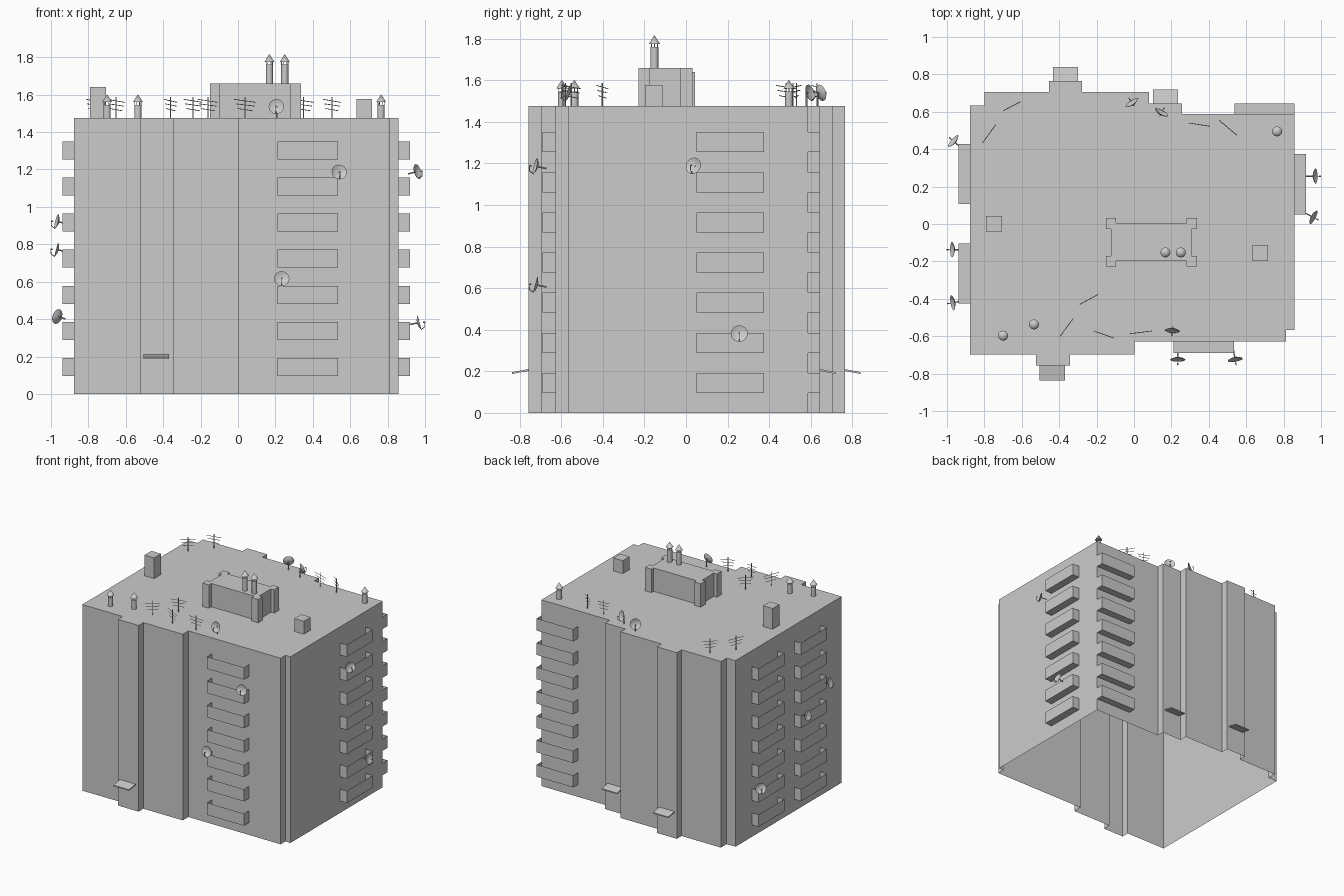
import bpy, bmesh, math
from mathutils import Vector, Matrix

if "Cube" in bpy.data.objects:
    bpy.data.objects.remove(bpy.data.objects["Cube"])

ROOF = 1.475


def finish(bm, name, smooth=False):
    me = bpy.data.meshes.new(name)
    bm.to_mesh(me)
    bm.free()
    ob = bpy.data.objects.new(name, me)
    bpy.context.collection.objects.link(ob)
    if smooth:
        bpy.context.view_layer.objects.active = ob
        ob.select_set(True)
        bpy.ops.object.shade_smooth_by_angle(angle=math.radians(40))
        ob.select_set(False)
    return ob


def prism(name, outline, z0, z1):
    # upright shell from a counter-clockwise outline, open underneath
    bm = bmesh.new()
    lo = [bm.verts.new((x, y, z0)) for x, y in outline]
    hi = [bm.verts.new((x, y, z1)) for x, y in outline]
    bm.faces.new(hi)
    n = len(outline)
    for i in range(n):
        j = (i + 1) % n
        bm.faces.new((lo[i], lo[j], hi[j], hi[i]))
    return finish(bm, name)


def rod(bm, a, b, r, sides=6, r2=None):
    a, b = Vector(a), Vector(b)
    d = b - a
    m = Matrix.Translation((a + b) / 2) @ d.to_track_quat('Z', 'Y').to_matrix().to_4x4()
    bmesh.ops.create_cone(bm, cap_ends=True, segments=sides, radius1=r,
                          radius2=r if r2 is None else r2, depth=d.length, matrix=m)


def rect(x0, x1, y0, y1):
    return [(x0, y0), (x1, y0), (x1, y1), (x0, y1)]


# main building shell with stepped facades
prism("building_body", [
    (-.877, -.697), (-.523, -.697), (-.523, -.757), (-.342, -.757), (-.342, -.697),
    (.004, -.697), (.004, -.627), (.813, -.627), (.813, -.568), (.857, -.568),
    (.857, .587), (.257, .587), (.257, .645), (.08, .645), (.08, .705),
    (-.279, .705), (-.279, .764), (-.455, .764), (-.455, .705), (-.80, .705),
    (-.80, .633), (-.877, .633)], 0, ROOF)

# roof house with corner piers
prism("roof_house", [
    (-.151, -.228), (-.095, -.228), (-.095, -.197), (.28, -.197), (.28, -.228),
    (.336, -.228), (.336, -.172), (.308, -.172), (.308, -.027), (.336, -.027),
    (.336, .032), (.28, .032), (.28, .005), (-.095, .005), (-.095, .032),
    (-.151, .032), (-.151, -.027), (-.123, -.027), (-.123, -.172), (-.151, -.172)],
    ROOF, 1.66)
prism("roof_vent_left", rect(-.79, -.706, -.041, .044), ROOF, 1.64)
prism("roof_vent_right", rect(.633, .716, -.198, -.113), ROOF, 1.578)


def balconies(name, a, b, out):
    # column of open-topped parapets on the wall line a-b, pushed out by vector out
    bm = bmesh.new()
    for i in range(7):
        z0 = .096 + .193 * i
        a2 = (a[0] + out[0], a[1] + out[1])
        b2 = (b[0] + out[0], b[1] + out[1])
        pts = [a, a2, b2, b]
        lo = [bm.verts.new((x, y, z0)) for x, y in pts]
        hi = [bm.verts.new((x, y, z0 + .096)) for x, y in pts]
        bm.faces.new(lo[::-1])
        for k in range(3):
            bm.faces.new((lo[k], lo[k + 1], hi[k + 1], hi[k]))
    return finish(bm, name)


balconies("front_balconies", (.211, -.627), (.535, -.627), (0, -.062))
balconies("right_balconies", (.857, .051), (.857, .374), (.062, 0))
balconies("back_balconies", (.857, .587), (.537, .587), (0, .058))
balconies("left_back_balconies", (-.877, .429), (-.877, .106), (-.06, 0))
balconies("left_front_balconies", (-.877, -.103), (-.877, -.426), (-.06, 0))


# sloping entrance canopies
def canopy(name, x0, x1, y_wall, y_out):
    bm = bmesh.new()
    bmesh.ops.create_cube(bm, size=1)
    for v in bm.verts:
        out = (v.co.y > 0)
        v.co = (x0 if v.co.x < 0 else x1, y_out if out else y_wall,
                (.192 if out else .206) + v.co.z * .009)
    bmesh.ops.recalc_face_normals(bm, faces=bm.faces)
    finish(bm, name)


canopy("front_canopy", -.505, -.37, -.757, -.836)
canopy("back_canopy_left", -.433, -.299, .764, .84)
canopy("back_canopy_right", .102, .236, .645, .718)


# round chimneys with conical caps on thin posts
def chimney(i, x, y, z):
    bm = bmesh.new()
    rod(bm, (x, y, z), (x, y, z + .1), .019, 12)
    for k in range(6):
        t = k * math.pi / 3
        px, py = x + .017 * math.cos(t), y + .017 * math.sin(t)
        rod(bm, (px, py, z + .09), (px, py, z + .118), .002, 4)
    rod(bm, (x, y, z + .115), (x, y, z + .157), .027, 12, 0)
    finish(bm, f"chimney_{i}", True)


for i, c in enumerate([(-.70, -.597, 1.445), (-.535, -.537, 1.445), (.765, .495, 1.445),
                       (.168, -.152, 1.66), (.25, -.152, 1.66)]):
    chimney(i + 1, *c)


# television aerials: mast and three slightly skewed bars
def aerial(i, x0, y0, x1, y1):
    bm = bmesh.new()
    c = Vector(((x0 + x1) / 2, (y0 + y1) / 2, ROOF))
    h = Vector(((x1 - x0) / 2, (y1 - y0) / 2, 0))
    rod(bm, c, c + Vector((0, 0, .112)), .003)
    for z, s, tilt in ((.092, 1, -.008), (.07, .85, -.006), (.045, .7, -.006)):
        o = c + Vector((0, 0, z))
        t = Vector((0, 0, tilt))
        rod(bm, o - h * s - t, o + h * s + t, .002, 4)
    finish(bm, f"aerial_{i}")


for i, a in enumerate([(-.29, -.43, -.19, -.375), (-.395, -.60, -.325, -.505),
                       (-.215, -.572, -.107, -.61), (-.02, -.586, .096, -.572),
                       (-.81, .433, -.74, .53), (-.70, .605, -.605, .655),
                       (.293, .54, .405, .523), (.455, .555, .55, .475)]):
    aerial(i + 1, *a)


# satellite dishes: shallow bowl, feed arm and mount
def dish(i, x, y, z, heading, on_roof=False):
    bm = bmesh.new()
    prev, n = None, 16
    hub = bm.verts.new((-.008, 0, 0))
    for r in (.014, .028, .041):
        d = -.008 + .014 * (r / .041) ** 2
        ring = [bm.verts.new((d, r * math.cos(k * math.tau / n), r * math.sin(k * math.tau / n)))
                for k in range(n)]
        for k in range(n):
            j = (k + 1) % n
            bm.faces.new((prev[k], prev[j], ring[j], ring[k]) if prev else (hub, ring[j], ring[k])[::1])
        prev = ring
    bmesh.ops.recalc_face_normals(bm, faces=bm.faces)
    rod(bm, (.004, 0, -.038), (.026, 0, -.03), .002)
    rod(bm, (.026, 0, -.03), (.034, 0, -.006), .002)
    rod(bm, (.034, 0, -.006), (.024, 0, -.002), .004)
    bmesh.ops.transform(bm, verts=bm.verts, matrix=Matrix.Rotation(math.radians(-15), 4, 'Y'))
    if on_roof:
        rod(bm, (-.014, 0, ROOF - z), (-.014, 0, .005), .004)
        rod(bm, (-.014, 0, 0), (-.005, 0, 0), .005)
    else:
        rod(bm, (-.05, 0, -.01), (-.006, 0, 0), .004)
    bmesh.ops.transform(bm, verts=bm.verts, matrix=Matrix.Translation((x, y, z))
                        @ Matrix.Rotation(math.radians(heading), 4, 'Z'))
    finish(bm, f"satellite_dish_{i}", True)


for i, d in enumerate([(.54, -.72, 1.185, -80), (.234, -.72, .615, -90),
                       (.205, -.565, 1.535, -95, True),
                       (.965, .256, .38, 0), (.955, .038, 1.187, -28),
                       (-.962, .44, .412, 140), (-.967, -.137, .77, 180),
                       (-.965, -.42, .92, 190),
                       (-.008, .645, 1.538, 125, True), (.145, .592, 1.538, 60, True)]):
    dish(i + 1, *d)
